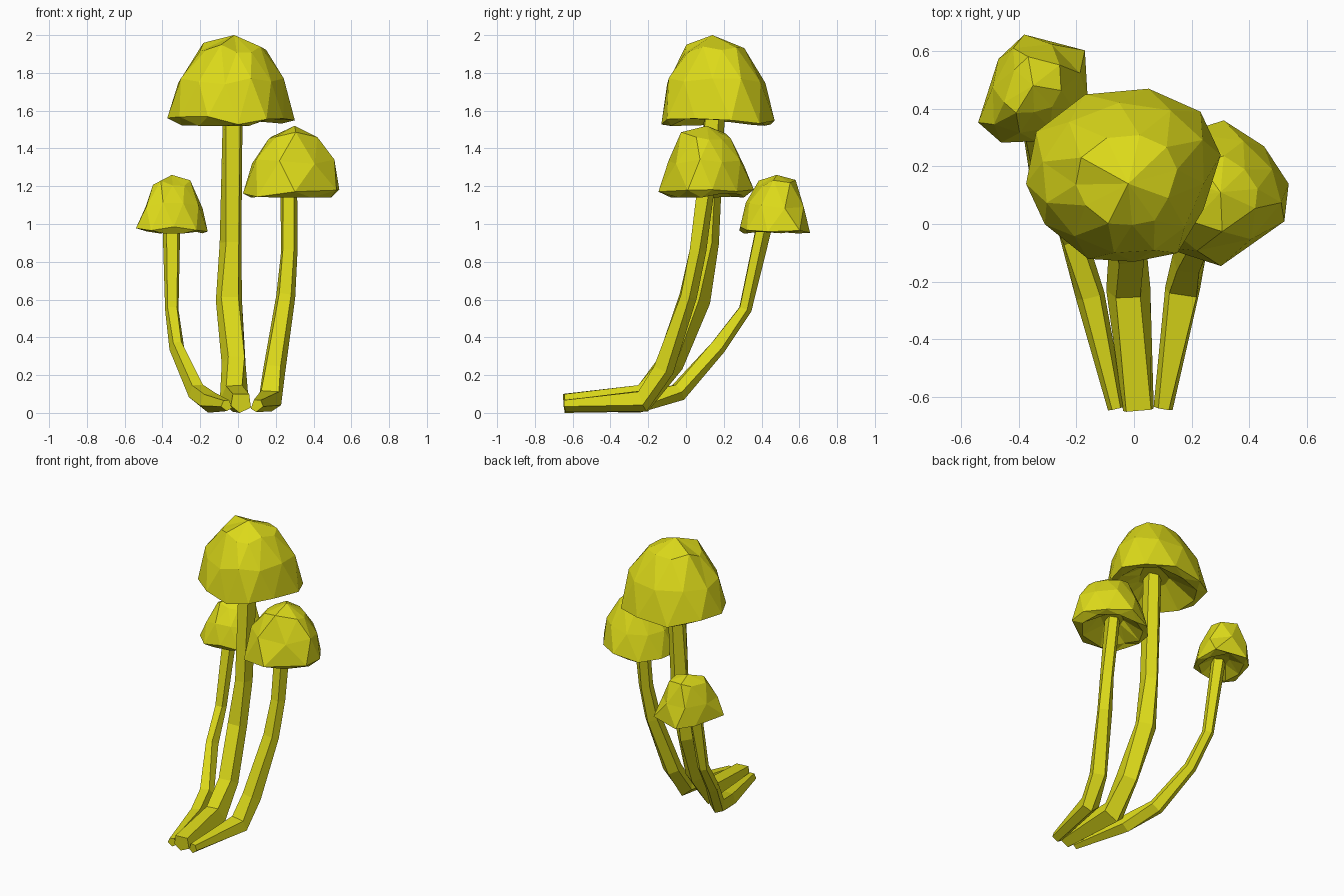
import bpy, math, random
from mathutils import Vector

if "Cube" in bpy.data.objects:
    bpy.data.objects.remove(bpy.data.objects["Cube"])

random.seed(4)
mat = bpy.data.materials.new("yellow")
mat.diffuse_color = (0.72, 0.70, 0.01, 1)
mat.use_nodes = True
mat.node_tree.nodes["Principled BSDF"].inputs["Base Color"].default_value = mat.diffuse_color


def make(name, verts, faces):
    me = bpy.data.meshes.new(name)
    me.from_pydata(verts, [], faces)
    me.materials.append(mat)
    ob = bpy.data.objects.new(name, me)
    bpy.context.collection.objects.link(ob)


def cap(name, rim, apex, z0):
    # faceted bell: rim outline scaled towards the apex, half rings turned half a step
    n = len(rim)
    cx = sum(p[0] for p in rim) / n
    cy = sum(p[1] for p in rim) / n
    height = apex[2] - z0
    # (scale, height fraction, half step): underside, inner rim, rim, shoulder, crown
    rings = [(0.30, 0.25, 0), (0.86, 0.03, 1), (1.0, 0.06, 0), (0.89, 0.48, 1), (0.52, 0.86, 0)]
    verts, faces = [], []
    for s, h, half in rings:
        ox, oy = cx + (apex[0] - cx) * h * 0.8, cy + (apex[1] - cy) * h * 0.8
        for i in range(n):
            a, b = rim[i], rim[(i + 1) % n]
            x, y = ((a[0] + b[0]) / 2, (a[1] + b[1]) / 2) if half else a
            j = random.uniform(-0.055, 0.055) * height
            verts.append((ox + (x - cx) * s, oy + (y - cy) * s, max(z0, z0 + h * height + j)))
    for k in range(len(rings) - 1):
        lo, hi = k * n, k * n + n
        for i in range(n):
            j = (i + 1) % n
            if rings[k][2]:
                faces += [(lo + i, hi + j, hi + i), (lo + i, lo + j, hi + j)]
            else:
                faces += [(lo + i, lo + j, hi + i), (lo + j, hi + j, hi + i)]
    last = (len(rings) - 1) * n
    faces += [(last + i, last + (i + 1) % n, len(verts)) for i in range(n)]
    faces.append(tuple(reversed(range(n))))
    make(name, verts + [apex], faces)


def stem(name, path, sides=5):
    # bent tube, one slightly uneven ring per path point (x, y, z, radius)
    pts = [Vector(p[:3]) for p in path]
    verts, faces = [], []
    for k, p in enumerate(pts):
        t = (pts[min(k + 1, len(pts) - 1)] - pts[max(k - 1, 0)]).normalized()
        u = (Vector((1, 0, 0)) - t * t.x).normalized()
        v = t.cross(u)
        for i in range(sides):
            a = 2 * math.pi * (i + 0.25) / sides + random.uniform(-0.2, 0.2)
            r = path[k][3] * random.uniform(1.0, 1.15)
            q = p + u * r * math.cos(a) + v * r * math.sin(a)
            q.z = max(q.z, 0.0)
            verts.append(q)
    for k in range(len(pts) - 1):
        for i in range(sides):
            j = (i + 1) % sides
            a, b = k * sides, k * sides + sides
            faces.append((a + i, a + j, b + j, b + i))
    faces.append(tuple(reversed(range(sides))))
    faces.append(tuple(range(len(verts) - sides, len(verts))))
    make(name, verts, faces)


# Caps
cap("large_cap", [(-0.375, 0.14), (-0.31, 0.0), (-0.16, -0.12), (0.0, -0.13), (0.15, -0.10),
                  (0.24, 0.05), (0.30, 0.24), (0.23, 0.39), (0.05, 0.47), (-0.17, 0.45),
                  (-0.34, 0.32)], (-0.02, 0.14, 2.0), 1.52)
cap("middle_cap", [(0.025, 0.08), (0.1, -0.08), (0.30, -0.145), (0.52, 0.01), (0.535, 0.14),
                   (0.45, 0.27), (0.31, 0.36), (0.15, 0.31), (0.05, 0.2)], (0.30, 0.11, 1.52), 1.14)
cap("small_cap", [(-0.54, 0.35), (-0.46, 0.28), (-0.34, 0.285), (-0.22, 0.32), (-0.16, 0.43),
                  (-0.17, 0.60), (-0.38, 0.655), (-0.47, 0.57)], (-0.35, 0.48, 1.26), 0.95)

# Stems, from the lying base end up into the cap
stem("large_stem", [(0.015, -0.645, 0.055, 0.055), (-0.02, -0.23, 0.08, 0.072),
                    (-0.02, -0.085, 0.27, 0.068), (-0.045, 0.06, 0.6, 0.065),
                    (-0.035, 0.11, 0.9, 0.058), (-0.03, 0.15, 1.66, 0.055)])
stem("middle_stem", [(0.10, -0.64, 0.04, 0.033), (0.17, -0.23, 0.07, 0.062),
                     (0.19, -0.12, 0.23, 0.056), (0.25, 0.01, 0.62, 0.048),
                     (0.27, 0.06, 0.86, 0.043), (0.27, 0.11, 1.25, 0.045)])
stem("small_stem", [(-0.06, -0.64, 0.04, 0.03), (-0.15, -0.25, 0.055, 0.052),
                    (-0.22, -0.04, 0.11, 0.048), (-0.32, 0.17, 0.35, 0.04),
                    (-0.35, 0.31, 0.55, 0.034), (-0.35, 0.42, 1.04, 0.045)])
